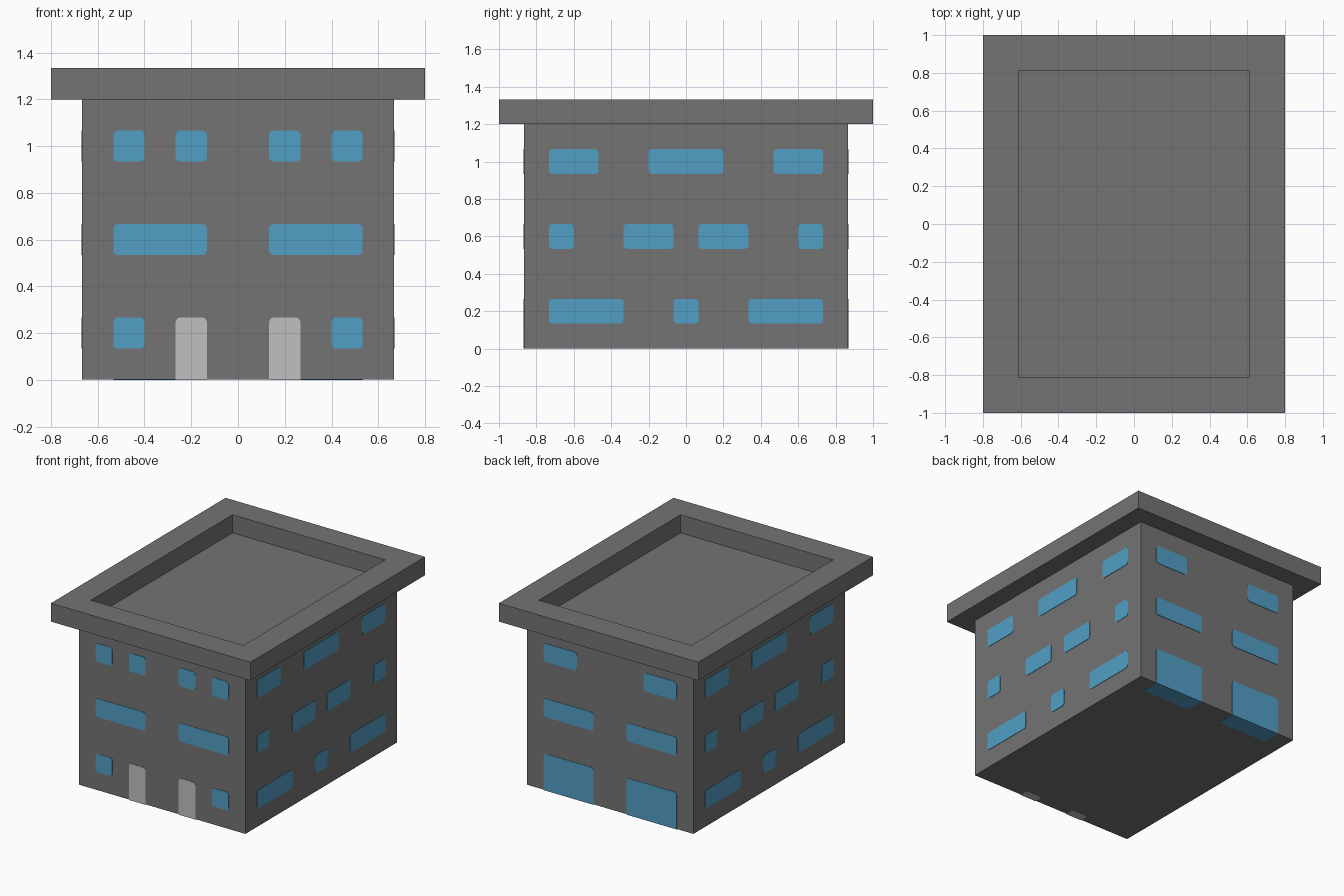
import bpy, bmesh, math
from mathutils import Matrix

cube = bpy.data.objects.get("Cube")
if cube:
    bpy.data.objects.remove(cube, do_unlink=True)

U = 2 / 15                      # module: every size is a multiple of this
HX, HY = 5 * U, 6.5 * U         # half width and depth of the walls
WALL_TOP, ROOF_TOP = 9 * U, 10 * U
RADIUS, PROUD = 0.02, 0.003


def material(name, rgb):
    m = bpy.data.materials.new(name)
    m.use_nodes = True
    m.diffuse_color = (*rgb, 1)
    m.node_tree.nodes["Principled BSDF"].inputs["Base Color"].default_value = (*rgb, 1)
    return m


concrete = material("concrete grey", (0.174, 0.174, 0.174))
glass = material("window blue", (0.084, 0.345, 0.56))
door_grey = material("door light grey", (0.53, 0.53, 0.53))


def finish(name, bm, mat):
    bmesh.ops.recalc_face_normals(bm, faces=bm.faces)
    me = bpy.data.meshes.new(name)
    bm.to_mesh(me)
    bm.free()
    me.materials.append(mat)
    ob = bpy.data.objects.new(name, me)
    bpy.context.collection.objects.link(ob)
    return ob


def box(bm, x, y, z0, z1):
    m = Matrix.Translation((0, 0, (z0 + z1) / 2)) @ Matrix.Diagonal((2 * x, 2 * y, z1 - z0, 1))
    bmesh.ops.create_cube(bm, size=1, matrix=m)


def plate(name, u0, u1, v0, v1, matrix, mat, square_base=False, thick=2 * PROUD):
    """Rounded rectangle in local x/y, extruded along local z."""
    pts = []
    corners = [(u0, v0, 1, 1, 180), (u1, v0, -1, 1, 270), (u1, v1, -1, -1, 0), (u0, v1, 1, -1, 90)]
    for u, v, su, sv, start in corners:
        if square_base and v == v0:
            pts.append((u, v))
            continue
        for i in range(5):
            a = math.radians(start + i * 22.5)
            pts.append((u + RADIUS * (su + math.cos(a)), v + RADIUS * (sv + math.sin(a))))
    bm = bmesh.new()
    face = bm.faces.new([bm.verts.new((u, v, 0)) for u, v in pts])
    ext = bmesh.ops.extrude_face_region(bm, geom=[face])["geom"]
    bmesh.ops.translate(bm, vec=(0, 0, thick), verts=[g for g in ext if isinstance(g, bmesh.types.BMVert)])
    bmesh.ops.transform(bm, matrix=matrix, verts=bm.verts)
    return finish(name, bm, mat)


def wall_frame(turn, dist):
    """Local x runs along the wall, y is up, z points outward."""
    return (Matrix.Rotation(math.radians(turn), 4, 'Z')
            @ Matrix.Translation((0, -dist + PROUD, 0))
            @ Matrix.Rotation(math.radians(90), 4, 'X'))


def mirrored(spans):
    """Add the mirror image of every span that lies off the centre line."""
    return spans + [(-b, -a) for a, b in spans if a > 0]


# Walls
bm = bmesh.new()
box(bm, HX, HY, 0.002, WALL_TOP)
finish("walls", bm, concrete)

# Roof slab with a sunken centre
bm = bmesh.new()
box(bm, 6 * U, 7.5 * U, WALL_TOP, ROOF_TOP)
bm.faces.ensure_lookup_table()
top = max(bm.faces, key=lambda f: f.calc_center_median().z)
bmesh.ops.inset_region(bm, faces=[top], thickness=2 * U)
ext = bmesh.ops.extrude_face_region(bm, geom=[top])["geom"]
bmesh.ops.delete(bm, geom=[top], context='FACES_ONLY') if top.is_valid else None
bmesh.ops.translate(bm, vec=(0, 0, -(U - 0.002)), verts=[g for g in ext if isinstance(g, bmesh.types.BMVert)])
finish("roof", bm, concrete)

# Window rows: wall -> {bottom height: spans along the wall}, in modules
side_rows = {1: [(-0.5, 0.5), (2.5, 5.5)],
             4: [(0.5, 2.5), (4.5, 5.5)],
             7: [(-1.5, 1.5), (3.5, 5.5)]}
front_rows = {1: [(3, 4)], 4: [(1, 4)], 7: [(1, 2), (3, 4)]}
back_rows = {4: [(1, 4)], 7: [(2, 4)]}
walls = {"front": (0, HY, front_rows), "right": (90, HX, side_rows),
         "back": (180, HY, back_rows), "left": (270, HX, side_rows)}
# the +x wall is the model's left
names = {"front": "front", "right": "left_side", "back": "back", "left": "right_side"}

for key, (turn, dist, rows) in walls.items():
    frame = wall_frame(turn, dist)
    for row, spans in rows.items():
        for i, (a, b) in enumerate(mirrored(spans)):
            plate(f"{names[key]}_window_{row}_{i}", a * U, b * U, row * U, (row + 1) * U, frame, glass)

# Doors, each with its threshold on the underside
for label, key, span, depth, mat in [("front_door", "front", (1, 2), 0.5, door_grey),
                                     ("garage_door", "back", (1, 4), 1, glass)]:
    turn, dist, _ = walls[key]
    for i, (a, b) in enumerate(mirrored([span])):
        plate(f"{label}_{i}", a * U, b * U, 0, 2 * U, wall_frame(turn, dist), mat, True)
        ground = Matrix.Rotation(math.radians(turn), 4, 'Z')
        plate(f"{label}_threshold_{i}", a * U, b * U, -dist, -dist + depth * U, ground, mat, True, 0.004)
